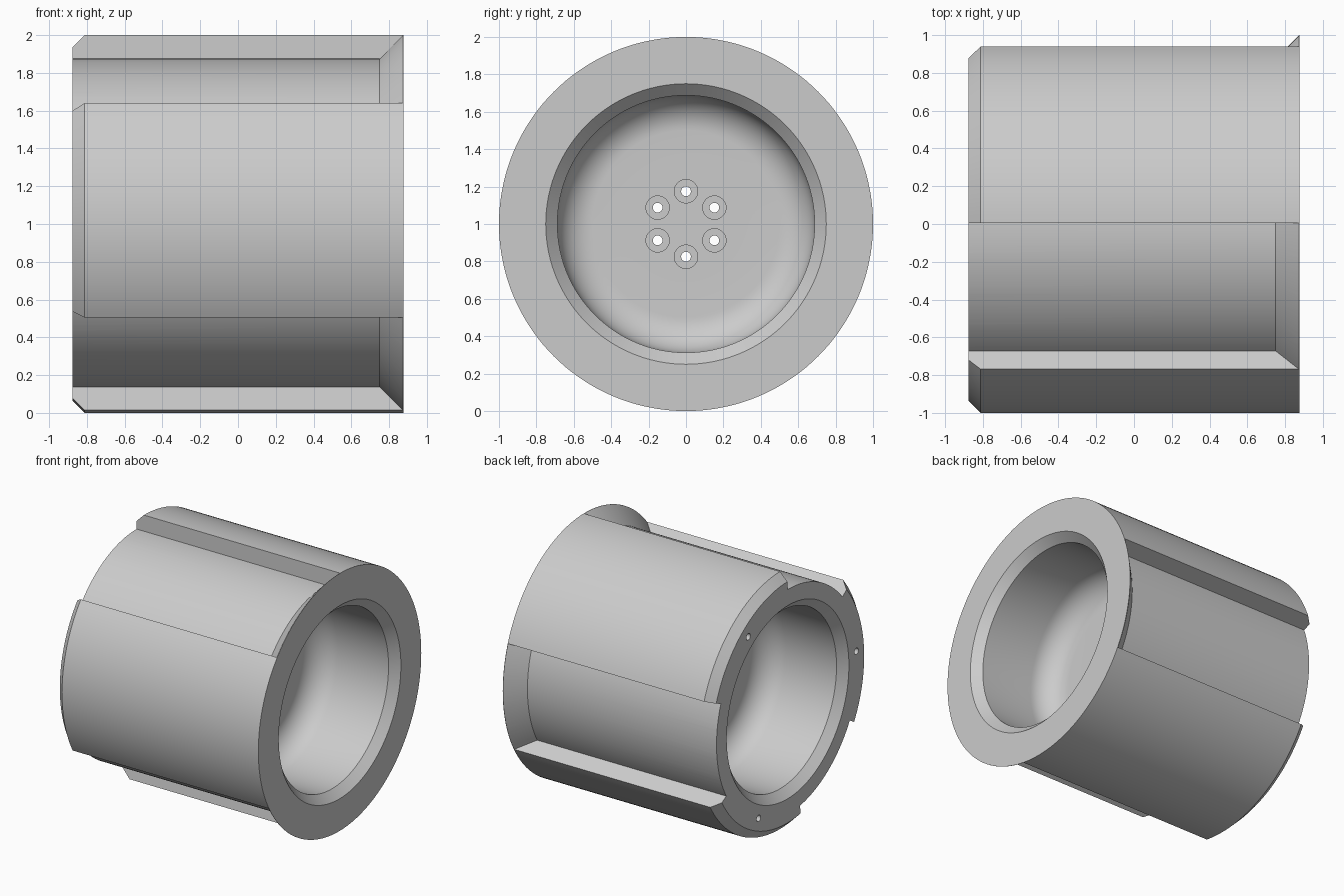
import bpy, bmesh
from math import sin, cos, radians, pi

cube = bpy.data.objects.get("Cube")
if cube:
    bpy.data.objects.remove(cube, do_unlink=True)

metal = bpy.data.materials.new("plain_grey")
metal.use_nodes = True
grey = (0.6, 0.6, 0.6, 1)
metal.diffuse_color = grey
metal.node_tree.nodes["Principled BSDF"].inputs["Base Color"].default_value = grey

AXIS_Z = 1.0      # height of the drum axis, which runs along x
HALF = 0.875      # half the drum length
CORE = 0.875      # radius between the raised pads


def lathe(bm, profile, steps, start=0, sweep=360, centre=(0, AXIS_Z)):
    """Turn (x, radius) points about a line parallel to x; close sectors with caps."""
    full = sweep == 360
    rings = []
    for i in range(steps if full else steps + 1):
        a = radians(start + sweep * i / steps)
        rings.append([bm.verts.new((x, centre[0] + r * cos(a), centre[1] + r * sin(a)))
                      for x, r in profile])
    n = len(profile)
    new = [v for ring in rings for v in ring]
    for i in range(steps):
        a, b = rings[i], rings[(i + 1) % len(rings)]
        for j in range(n - 1 if full else n):
            k = (j + 1) % n
            bm.faces.new((a[j], a[k], b[k], b[j]))
    if not full:
        bm.faces.new(rings[0])
        bm.faces.new(rings[-1])
    bmesh.ops.remove_doubles(bm, verts=new, dist=1e-5)


def finish(name, bm):
    bmesh.ops.recalc_face_normals(bm, faces=bm.faces)
    mesh = bpy.data.meshes.new(name)
    bm.to_mesh(mesh)
    bm.free()
    obj = bpy.data.objects.new(name, mesh)
    bpy.context.collection.objects.link(obj)
    mesh.materials.append(metal)
    return obj


# Half bore: axis, web floor, rounded corner, wall, chamfered mouth
WEB, BORE, FILLET, BEVEL = 0.1875, 0.6875, 0.1875, 0.0625
bore = [(WEB, 0), (WEB, 0.3)]
for i in range(13):
    a = i / 12 * pi / 2
    bore.append((WEB + FILLET * (1 - cos(a)), BORE - FILLET * (1 - sin(a))))
bore += [(HALF - BEVEL, BORE), (HALF, BORE + BEVEL)]

# Drum: bore on both ends, full outer radius with a bevel at the left end
bm = bmesh.new()
outer = [(HALF, 1), (-HALF + BEVEL, 1), (-HALF, 1 - BEVEL)]
lathe(bm, bore + outer + [(-x, r) for x, r in reversed(bore)], 144)
drum = finish("drum", bm)

# Cutters: three channels, six counterbored bolt holes, three pad screw holes
bm = bmesh.new()
channel = [(-1, CORE), (0.75, CORE), (1, CORE + 0.254), (-1, CORE + 0.254)]
bolt = [(-0.3, 0), (-0.3, 0.026), (0.125, 0.026), (0.125, 0.0625), (0.3, 0.0625), (0.3, 0)]
screw = [(-1, 0), (-1, 0.025), (-0.75, 0.025), (-0.75, 0)]
for i in range(3):
    lathe(bm, channel, 24, start=89.7 + 120 * i, sweep=50.5)
    a = radians(55 + 120 * i)
    lathe(bm, screw, 24, centre=(0.845 * cos(a), AXIS_Z + 0.845 * sin(a)))
for i in range(6):
    a = radians(30 + 60 * i)
    lathe(bm, bolt, 32, centre=(0.175 * cos(a), AXIS_Z + 0.175 * sin(a)))
cutter = finish("cutter", bm)
cutter.hide_render = True

# Cut the drum, then drop the helper
cut = drum.modifiers.new("cuts", 'BOOLEAN')
cut.operation = 'DIFFERENCE'
cut.solver = 'EXACT'
cut.object = cutter
bpy.ops.object.select_all(action='DESELECT')
drum.select_set(True)
bpy.context.view_layer.objects.active = drum
bpy.ops.object.modifier_apply(modifier=cut.name)
bpy.data.objects.remove(cutter, do_unlink=True)
bpy.ops.object.shade_smooth_by_angle(angle=radians(25))
